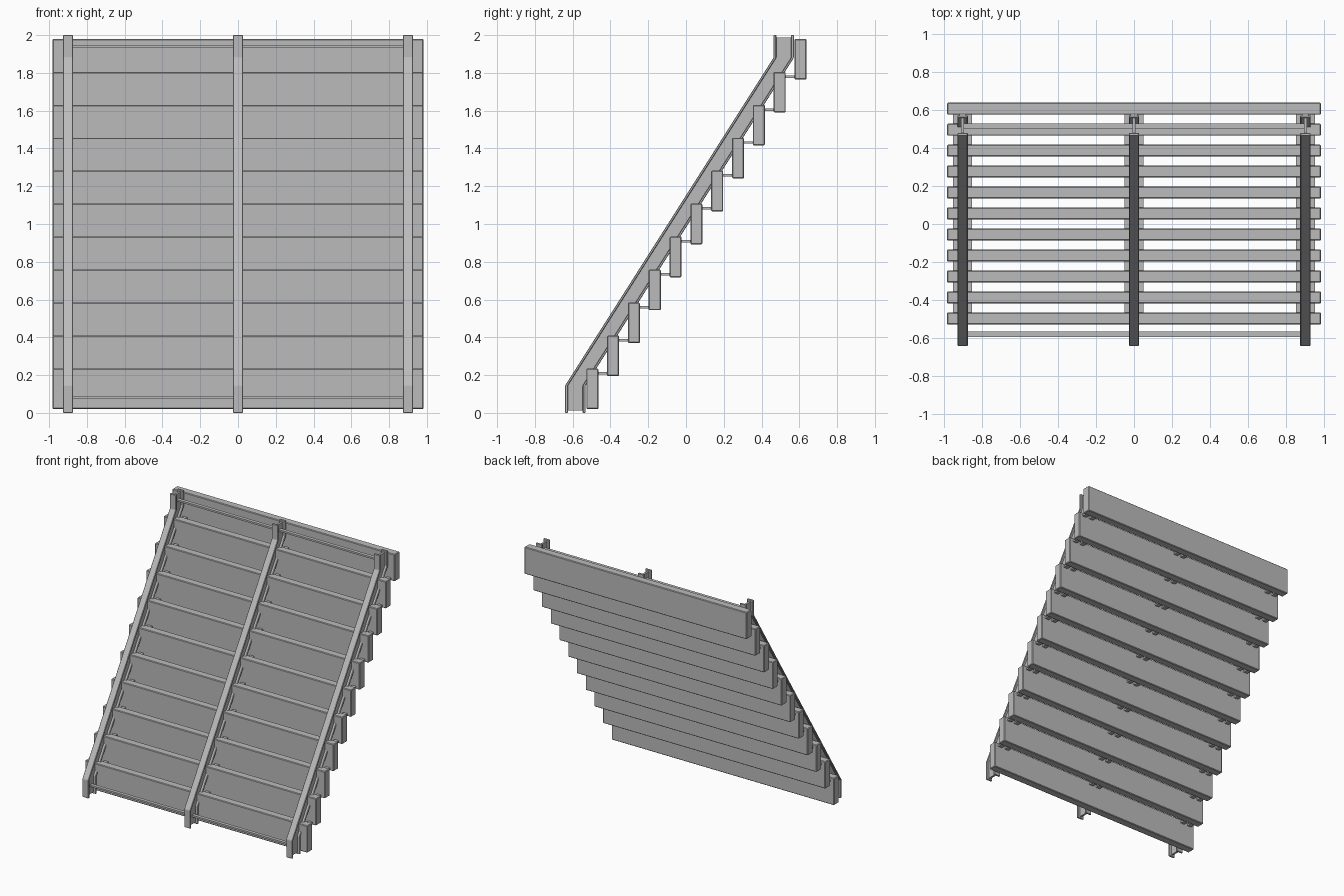
import bpy
import bmesh

cube = bpy.data.objects.get("Cube")
if cube:
    bpy.data.objects.remove(cube, do_unlink=True)

grey = bpy.data.materials.new("plain grey")
grey.use_nodes = True
colour = (0.5, 0.5, 0.5, 1)
grey.diffuse_color = colour
grey.node_tree.nodes["Principled BSDF"].inputs["Base Color"].default_value = colour


def finish(name, bm, bevel=0):
    """Turn a bmesh into a grey object with optional chamfered edges."""
    bmesh.ops.recalc_face_normals(bm, faces=bm.faces)
    mesh = bpy.data.meshes.new(name)
    bm.to_mesh(mesh)
    bm.free()
    mesh.materials.append(grey)
    obj = bpy.data.objects.new(name, mesh)
    bpy.context.collection.objects.link(obj)
    if bevel:
        mod = obj.modifiers.new("Soft edges", "BEVEL")
        mod.width = bevel
        mod.segments = 1
    return obj


def box(name, x, y, z, bevel=0):
    """Box from (low, high) ranges on each axis."""
    bm = bmesh.new()
    bmesh.ops.create_cube(bm, size=1)
    for v in bm.verts:
        v.co = [r[0] if c < 0 else r[1] for c, r in zip(v.co, (x, y, z))]
    return finish(name, bm, bevel)


def beam_part(name, x, width, front, back, inset=0, bevel=0):
    """Cranked strip, measured back from the front line of the beam."""
    path = [(-0.64, inset), (-0.64, 0.145), (0.463, 1.88), (0.463, 2 - inset)]
    outline = [(y + front, z) for y, z in path]
    outline += [(y + back, z) for y, z in reversed(path)]
    bm = bmesh.new()
    # Quads along the path keep the concave outline clean
    rings = []
    for side in (-1, 1):
        rings.append([bm.verts.new((x + side * width / 2, y, z)) for y, z in outline])
    n = len(outline)
    for ring in rings:
        for i in range(n // 2 - 1):
            bm.faces.new((ring[i], ring[i + 1], ring[n - 2 - i], ring[n - 1 - i]))
    for i in range(n):
        j = (i + 1) % n
        bm.faces.new((rings[0][i], rings[0][j], rings[1][j], rings[1][i]))
    return finish(name, bm, bevel)


# Stepped planks
COUNT, RUN, RISE = 11, 0.1102, 0.1745
plank_y, plank_z = -0.528, 0.02
for i in range(COUNT):
    y, z = plank_y + i * RUN, plank_z + i * RISE
    box(f"plank_{i + 1}", (-0.982, 0.982), (y, y + 0.064), (z, z + 0.215), 0.005)

# Three cranked I-beams with paired plank brackets
DEPTH, FLANGE = 0.108, 0.015
for label, x in (("right", -0.9), ("middle", 0), ("left", 0.9)):
    beam_part(f"{label}_beam_front_flange", x, 0.054, 0, FLANGE, 0, 0.003)
    beam_part(f"{label}_beam_back_flange", x, 0.054, DEPTH - FLANGE, DEPTH, 0, 0.003)
    beam_part(f"{label}_beam_web", x, 0.016, FLANGE, DEPTH - FLANGE, 0.013)
    for i in range(COUNT - 1):
        y, z = plank_y + i * RUN, plank_z + (i + 1) * RISE
        for side in (-1, 1):
            xs = sorted((x + side * 0.015, x + side * 0.05))
            box(f"{label}_bracket_{i + 1}", xs, (y + 0.03, y + RUN + 0.01),
                (z + 0.009, z + 0.022))

# Tie bars joining the beams at foot and head
for name, y, z in (("lower_tie_bar", -0.58, 0.08), ("upper_tie_bar", 0.515, 1.94)):
    box(name, (-0.9, 0.9), (y - 0.014, y + 0.014), (z - 0.007, z + 0.007))
